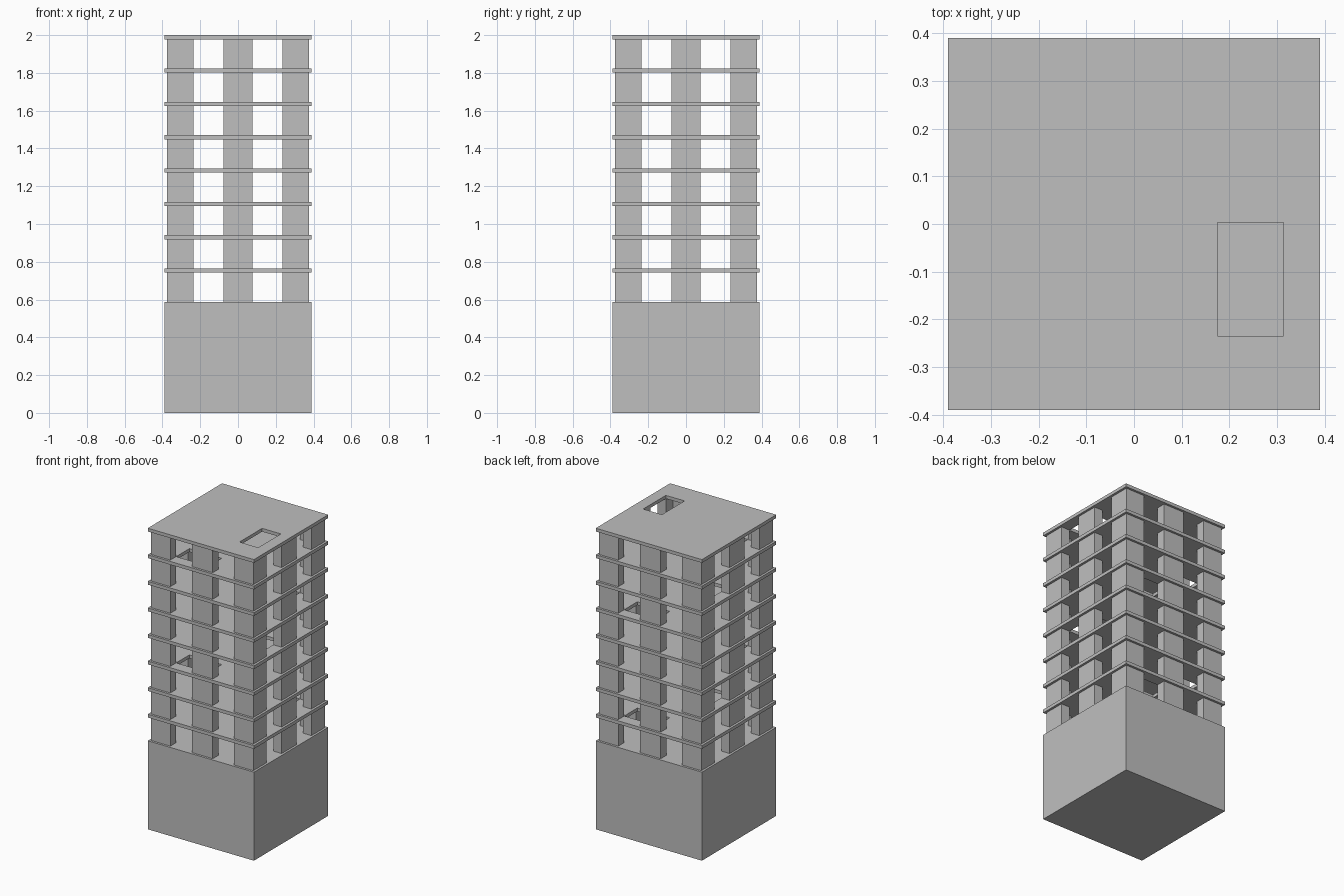
import bpy
import bmesh
from mathutils import Matrix, Vector

cube = bpy.data.objects.get("Cube")
if cube:
    bpy.data.objects.remove(cube, do_unlink=True)

HALF = 0.39          # half width of slabs and base
BASE_TOP = 0.588
SLAB = 0.022         # slab thickness
FLOORS = 8
STEP = (2.0 - BASE_TOP) / FLOORS
OUT, INNER = 0.375, 0.313   # outer and inner wall planes
ARM = 0.235          # inner end of the corner piers
MID = 0.077          # half width of the middle piers

concrete = bpy.data.materials.new("grey_concrete")
concrete.use_nodes = True
colour = (0.52, 0.52, 0.52, 1)
concrete.diffuse_color = colour
concrete.node_tree.nodes["Principled BSDF"].inputs["Base Color"].default_value = colour


def finish(name, bm):
    bmesh.ops.recalc_face_normals(bm, faces=bm.faces)
    mesh = bpy.data.meshes.new(name)
    bm.to_mesh(mesh)
    bm.free()
    mesh.materials.append(concrete)
    obj = bpy.data.objects.new(name, mesh)
    bpy.context.collection.objects.link(obj)
    return obj


def extrude_up(bm, faces, height):
    ext = bmesh.ops.extrude_face_region(bm, geom=faces, use_keep_orig=True)
    verts = [g for g in ext["geom"] if isinstance(g, bmesh.types.BMVert)]
    bmesh.ops.translate(bm, verts=verts, vec=(0, 0, height))


def prism(name, outline, z0, z1, turns=0):
    bm = bmesh.new()
    face = bm.faces.new([bm.verts.new((x, y, z0)) for x, y in outline])
    extrude_up(bm, [face], z1 - z0)
    bm.transform(Matrix.Rotation(turns * 1.5707963, 4, "Z"))
    return finish(name, bm)


def rect(x0, x1, y0, y1):
    return [(x0, y0), (x1, y0), (x1, y1), (x0, y1)]


def slab_with_opening(name, z0, turns):
    # rectangular ring between slab edge and stair opening
    bm = bmesh.new()
    outer = [bm.verts.new((x, y, z0)) for x, y in rect(-HALF, HALF, -HALF, HALF)]
    inner = [bm.verts.new((x, y, z0)) for x, y in rect(0.175, INNER, -ARM, 0.003)]
    ring = [bm.faces.new((outer[i], outer[(i + 1) % 4], inner[(i + 1) % 4], inner[i]))
            for i in range(4)]
    extrude_up(bm, ring, SLAB)
    bm.transform(Matrix.Rotation(turns * 1.5707963, 4, "Z"))
    return finish(name, bm)


# Solid base block
prism("base_block", rect(-HALF, HALF, -HALF, HALF), 0, BASE_TOP)

# Storeys: piers under each slab, stair opening turning a quarter per floor
corner = [(OUT, OUT), (ARM, OUT), (ARM, INNER), (INNER, INNER), (INNER, ARM), (OUT, ARM)]
middle = rect(INNER, OUT, -MID, MID)
for floor in range(FLOORS):
    bottom = BASE_TOP + floor * STEP
    top = bottom + STEP - SLAB
    for side in range(4):
        prism(f"corner_pier_{floor + 1}_{side + 1}", corner, bottom, top, side)
        prism(f"middle_pier_{floor + 1}_{side + 1}", middle, bottom, top, side)
    slab_with_opening(f"floor_slab_{floor + 1}", top, floor - FLOORS + 1)
